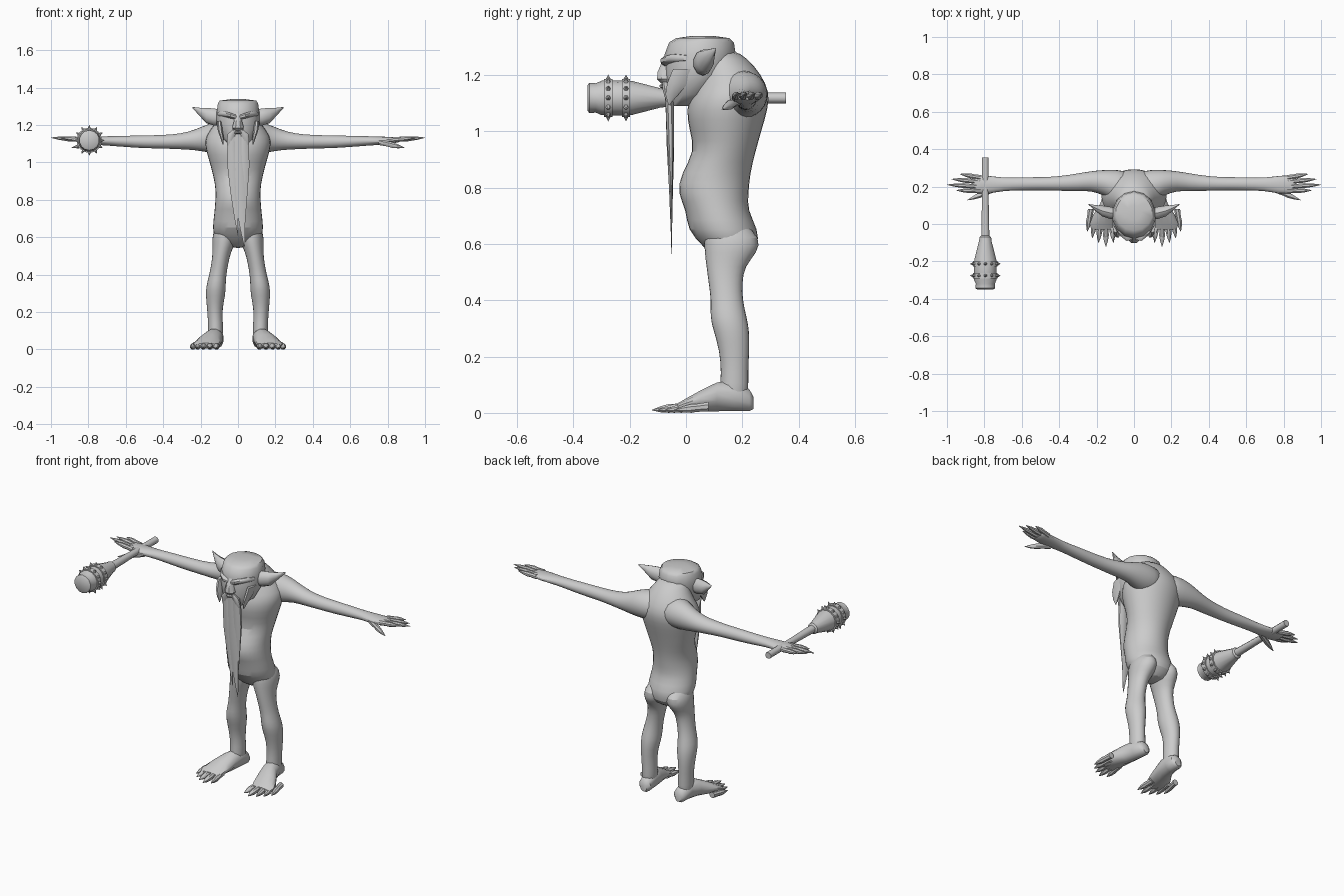
import bpy, math
from mathutils import Vector

default_cube = bpy.data.objects.get("Cube")
if default_cube:
    bpy.data.objects.remove(default_cube, do_unlink=True)

grey = bpy.data.materials.new("plain_grey")
grey.use_nodes = True
grey.diffuse_color = (0.6, 0.6, 0.6, 1)
grey.node_tree.nodes["Principled BSDF"].inputs["Base Color"].default_value = grey.diffuse_color

parts = []
# For each loft axis: which coordinates hold (position, first offset, second offset)
ORDER = {"x": (0, 1, 2), "y": (1, 0, 2), "z": (2, 0, 1)}


def loft(name, axis, rings, sides=12, mirror=1, soft=False):
    """Skin oval rings (position, centre u, centre v, radius u, radius v), in hundredths."""
    verts, faces = [], []
    along, across, up = ORDER[axis]
    for position, u, v, radius_u, radius_v in rings:
        for i in range(sides):
            angle = math.tau * (i + 0.5) / sides
            point = Vector()
            point[along] = position / 100
            point[across] = (u + radius_u * math.cos(angle)) / 100
            point[up] = (v + radius_v * math.sin(angle)) / 100
            point.x *= mirror
            verts.append(point)
    for r in range(len(rings) - 1):
        for i in range(sides):
            j = (i + 1) % sides
            a, b = r * sides, (r + 1) * sides
            faces.append((a + i, a + j, b + j, b + i))
    faces.append(tuple(reversed(range(sides))))
    faces.append(tuple(range(len(verts) - sides, len(verts))))
    mesh = bpy.data.meshes.new(name)
    mesh.from_pydata(verts, [], faces)
    # Turn the surface outward
    a, b = Vector(verts[0]), Vector(verts[sides])
    middle = sum(verts[:sides], Vector()) / sides
    mesh.update()
    if mesh.polygons[-2].normal.dot(Vector(verts[-1]) - middle) > 0:
        mesh.flip_normals()
    mesh.materials.append(grey)
    obj = bpy.data.objects.new(name, mesh)
    bpy.context.collection.objects.link(obj)
    if soft:
        obj.modifiers.new("soften", "SUBSURF").levels = 1
        obj.modifiers["soften"].render_levels = 1
    parts.append(obj)
    return obj


def claw(name, axis, start, end, radius, mirror):
    """Tapered finger or toe with a knuckle and a pointed nail."""
    a, b = Vector(start), Vector(end)
    rings = []
    for t, size in ((0, 1), (0.35, 0.85), (0.5, 0.95), (0.75, 0.65), (1, 0.08)):
        p = a.lerp(b, t)
        along, across, up = ORDER[axis]
        rings.append((p[along], p[across], p[up], radius * size, radius * size))
    loft(name, axis, rings, 8, mirror)


# Torso: pelvis, belly, chest and hunched upper back
loft("torso", "z", [
    (54, 0, 16, 5, 5), (59, 0, 16, 13, 10), (65, 0, 13, 14, 13), (72, 0, 11, 13, 11),
    (78, 0, 9.5, 12.5, 13), (85, 0, 10.5, 12, 12.5), (93, 0, 14, 13.5, 11),
    (100, 0, 14, 15.5, 13), (108, 0, 14.5, 18, 15), (114, 0, 16, 18, 14),
    (120, 0, 16, 13, 11), (126, 0, 13, 9, 9), (129, 0, 11, 7, 6)], 16, soft=True)

# Head with a flattened crown and a narrow jaw
loft("head", "z", [
    (109, 0, -2, 4, 4), (113, 0, 1, 9, 8), (120, 0, 4, 11.7, 11.5), (127, 0, 5, 11.7, 12.7),
    (131.5, 0, 5.5, 11, 11.5), (133, 0, 6, 10, 9.5), (133.8, 0, 6, 4, 4)], 14)
loft("nose", "z", [
    (117, 0, -7, 2, 2), (118.5, 0, -7.5, 3.4, 3), (121, 0, -7.5, 2.6, 2.8),
    (125, 0, -6.5, 1.8, 2), (129, 0, -5, 2, 1)], 8)
loft("lower_lip", "x", [(-4, -7, 116, 0.3, 0.3), (0, -8, 116, 1.5, 0.9), (4, -7, 116, 0.3, 0.3)], 8)

# Beard made of overlapping hanging locks
for name, x, drift, length, width in (
        ("beard_middle", 0, 3.5, 60, 4), ("beard_right", -3, 3, 54, 2.8),
        ("beard_left", 3, 0.5, 48, 3)):
    loft(name, "z", [
        (115 - length * t, x + drift * t * t, -6.3 + 1.2 * t ** 0.4, width * w, 1.7 * w * (1 - 0.7 * t))
        for t, w in ((0, 0.8), (0.12, 1), (0.35, 1.1), (0.6, 0.75), (0.85, 0.35), (1, 0.05))], 8)

for side, m in (("left", 1), ("right", -1)):
    # Face details
    loft(side + "_brow", "x", [
        (0.5, -7, 124, 1.5, 1.2), (4, -7, 125, 2.2, 1.6), (8, -4, 126, 2, 1.5),
        (11, 0, 126, 1, 1)], 8, m)
    loft(side + "_moustache", "z", [
        (117.5, 1.5, -7.5, 1.5, 1), (115, 3.5, -7, 2.3, 1.5), (110, 4.5, -6, 1.6, 1),
        (104, 4.5, -5.5, 0.1, 0.1)], 8, m)
    loft(side + "_whisker", "z", [
        (122, 10, 0, 1.5, 5), (117, 9.5, -3, 1.4, 4), (113, 8.5, -5, 1, 2.5),
        (109.5, 8, -6, 0.2, 0.3)], 8, m)
    loft(side + "_ear", "x", [
        (9, 5.5, 124, 3, 4), (13, 6, 124.3, 3.4, 4.6), (17, 7, 125, 3, 4),
        (20.5, 8.5, 127, 1.7, 2.2), (24.3, 10.5, 129.3, 0.2, 0.3)], 10, m)

    # Arm from spine to palm
    loft(side + "_arm", "x", [
        (0, 18, 113, 10.5, 9), (10, 20, 113, 9.5, 9), (16, 22.2, 113, 7, 8),
        (23, 23, 112, 5.5, 5.6), (30, 22.3, 111.2, 4.9, 4.4), (40, 21.6, 111, 4, 3.7),
        (50, 21.5, 111, 3.6, 3.6), (60, 21.5, 111.2, 3.7, 3.1), (70, 21.2, 111.5, 3.5, 2.6),
        (78, 21, 111.6, 5.2, 2.2), (85, 21.2, 112, 5, 1.6), (87, 21.2, 112, 4, 1)],
        12, m, True)
    fingers = ((24.8, 93, 26.7), (22.5, 97.5, 24), (20, 100, 21), (17.7, 95, 18))
    for i, (y, reach, tip_y) in enumerate(fingers):
        claw(f"{side}_finger_{i + 1}", "x", (82, y, 112), (reach, tip_y, 113.2), 1.5, m)
    claw(side + "_thumb", "x", (75, 18.5, 111), (89, 12.8, 107.8), 1.8, m)

    # Leg with buttock, knee, calf and ankle
    loft(side + "_leg", "z", [
        (68, 6.5, 14, 4, 7), (62, 7.2, 16.5, 6.8, 10.5), (57, 7.5, 16, 6.5, 9.8),
        (52, 8.7, 14, 5, 7), (46, 9.7, 14, 4.7, 6.2), (40, 10.8, 14.5, 4.7, 5.8),
        (34, 11.8, 15, 5.4, 6.8), (29, 12, 16.2, 5.5, 6.6), (22, 12.5, 17.2, 4.2, 5.5),
        (14, 12, 17.3, 4.1, 4.9), (7, 12, 17, 4.2, 5.5), (3, 12, 17, 3, 4)], 12, m, True)

    # Splayed foot with clawed toes
    loft(side + "_foot", "y", [
        (24, 11.5, 3.5, 2, 2.2), (22.5, 11.6, 4.5, 3.8, 4), (17, 12, 6, 4.3, 5.6),
        (11, 13.2, 5.7, 5, 5.3), (5, 15.5, 4.2, 6.5, 3.8), (0, 17, 2.8, 7, 2.4),
        (-3, 17, 2, 6, 1.4)], 12, m)
    toes = ((12, 11, -10), (15, 15, -12), (18, 19, -10), (20.7, 22.3, -7.5), (23, 25, -4))
    for i, (x, tip_x, tip_y) in enumerate(toes):
        claw(f"{side}_toe_{i + 1}", "y", (x, tip_y + 12, 2.2), (tip_x, tip_y, 1), 1.8, m)

# Club held in the right hand
CLUB_X, CLUB_Z = -79.5, 111.8


def turned(name, profile, sides=14):
    loft(name, "y", [(y, CLUB_X, CLUB_Z, r, r) for y, r in profile], sides)


turned("club_handle", [(35.5, 1.9), (12, 1.9), (-7, 2.3)], 10)
turned("club_head", [
    (-6, 2), (-7, 3.2), (-9, 3.4), (-19, 6), (-23, 6.2), (-30, 6.1), (-32, 5.2),
    (-34.3, 5.4), (-34.9, 4.6)])
for band, y in (("rear", -21.3), ("front", -27.6)):
    turned(band + "_band", [(y + 1.5, 6), (y + 1.5, 6.8), (y - 1.5, 6.8), (y - 1.5, 6)])
    for i in range(12):
        angle = math.tau * i / 12
        out = Vector((math.sin(angle), 0, math.cos(angle)))
        bpy.ops.mesh.primitive_cone_add(
            vertices=6, radius1=0.011, radius2=0, depth=0.02,
            location=Vector((CLUB_X, y, CLUB_Z)) / 100 + out * 0.073,
            rotation=(0, angle, 0))
        spike = bpy.context.object
        spike.name = f"{band}_spike_{i + 1}"
        spike.data.materials.append(grey)

# Smooth shading on the lofted parts, keeping hard edges
bpy.ops.object.select_all(action="DESELECT")
for obj in parts:
    obj.select_set(True)
bpy.context.view_layer.objects.active = parts[0]
bpy.ops.object.shade_smooth_by_angle(angle=math.radians(42))
